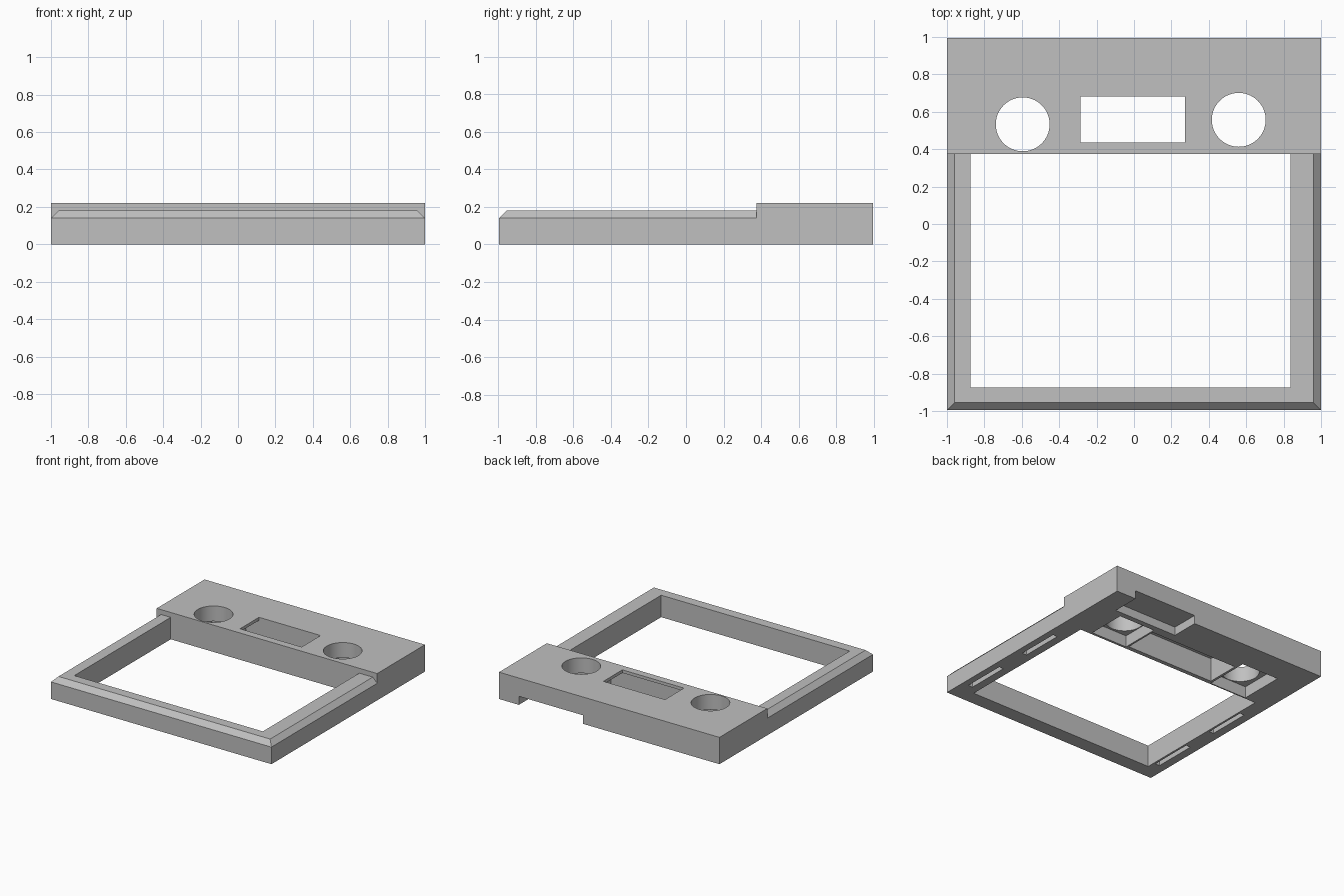
import bpy
import bmesh
from mathutils import Matrix, Vector

cube = bpy.data.objects.get("Cube")
if cube:
    bpy.data.objects.remove(cube, do_unlink=True)

grey = bpy.data.materials.new("plain grey")
grey.use_nodes = True
GREY = (0.53, 0.53, 0.53, 1)
grey.diffuse_color = GREY
grey.node_tree.nodes["Principled BSDF"].inputs["Base Color"].default_value = GREY

# Overall layout
HALF_X, HALF_Y, STEP_Y = 1.0, 0.995, 0.375
FRAME_TOP, CONSOLE_TOP, CHAMFER = 0.18, 0.22, 0.04
BELOW = -0.1


def make_object(name, bm):
    bmesh.ops.recalc_face_normals(bm, faces=bm.faces)
    mesh = bpy.data.meshes.new(name)
    bm.to_mesh(mesh)
    bm.free()
    mesh.materials.append(grey)
    obj = bpy.data.objects.new(name, mesh)
    bpy.context.collection.objects.link(obj)
    return obj


def box(name, x, y, z):
    bm = bmesh.new()
    low, high = (Vector(v) for v in zip(x, y, z))
    place = Matrix.LocRotScale((low + high) / 2, None, high - low)
    bmesh.ops.create_cube(bm, size=1, matrix=place)
    return make_object(name, bm)


def cylinder(name, x, y, radius):
    bm = bmesh.new()
    bmesh.ops.create_cone(bm, cap_ends=True, segments=64, radius1=radius,
                          radius2=radius, depth=1,
                          matrix=Matrix.Translation((x, y, 0.3)))
    return make_object(name, bm)


def carve(obj, cutters):
    """Subtract each cutter, bake the result and remove the cutters."""
    for cutter in cutters:
        cutter.hide_render = True
        mod = obj.modifiers.new("cut", 'BOOLEAN')
        mod.operation = 'DIFFERENCE'
        mod.solver = 'EXACT'
        mod.object = cutter
    graph = bpy.context.evaluated_depsgraph_get()
    baked = bpy.data.meshes.new_from_object(obj.evaluated_get(graph))
    obj.modifiers.clear()
    obj.data = baked
    for cutter in cutters:
        bpy.data.objects.remove(cutter, do_unlink=True)


# Front frame: chamfered slab, open behind the step
bm = bmesh.new()
rings = []
for z, inset in ((0, 0), (FRAME_TOP - CHAMFER, 0), (FRAME_TOP, CHAMFER)):
    x, front = HALF_X - inset, -HALF_Y + inset
    rings.append([bm.verts.new(p) for p in (
        (-x, front, z), (x, front, z), (x, STEP_Y, z), (-x, STEP_Y, z))])
for lower, upper in zip(rings, rings[1:]):
    for i in range(4):
        j = (i + 1) % 4
        bm.faces.new((lower[i], lower[j], upper[j], upper[i]))
bm.faces.new(rings[0])
bm.faces.new(rings[-1])
frame = make_object("front_frame", bm)

# Frame opening and the four slots under its side rails
cutters = [box("opening_cutter", (-0.873, 0.838), (-0.875, 0.6), (BELOW, 0.5))]
for slot_x in (-0.93, 0.905):
    for slot_y in (-0.81, -0.18):
        cutters.append(box("slot_cutter", (slot_x, slot_x + 0.04),
                           (slot_y, slot_y + 0.36), (BELOW, 0.07)))
carve(frame, cutters)

# Rear console: display window, two round holes, hollows and a rear notch
console = box("rear_console", (-HALF_X, HALF_X), (STEP_Y, HALF_Y), (0, CONSOLE_TOP))
carve(console, [
    box("display_hollow_cutter", (-0.41, 0.395), (0.41, 0.69), (BELOW, 0.195)),
    box("window_cutter", (-0.287, 0.272), (0.436, 0.682), (0.1, 0.5)),
    box("left_hollow_cutter", (0.41, 0.74), (0.395, 0.72), (BELOW, 0.095)),
    box("right_hollow_cutter", (-0.77, -0.43), (0.385, 0.76), (BELOW, 0.095)),
    box("notch_cutter", (0.24, 0.82), (0.765, 1.2), (BELOW, 0.07)),
    cylinder("left_hole_cutter", 0.56, 0.557, 0.144),
    cylinder("right_hole_cutter", -0.595, 0.533, 0.144),
])

# Smooth the round walls while keeping every edge crisp
for obj in bpy.context.view_layer.objects:
    obj.select_set(obj in (frame, console))
bpy.context.view_layer.objects.active = console
bpy.ops.object.shade_smooth_by_angle()
